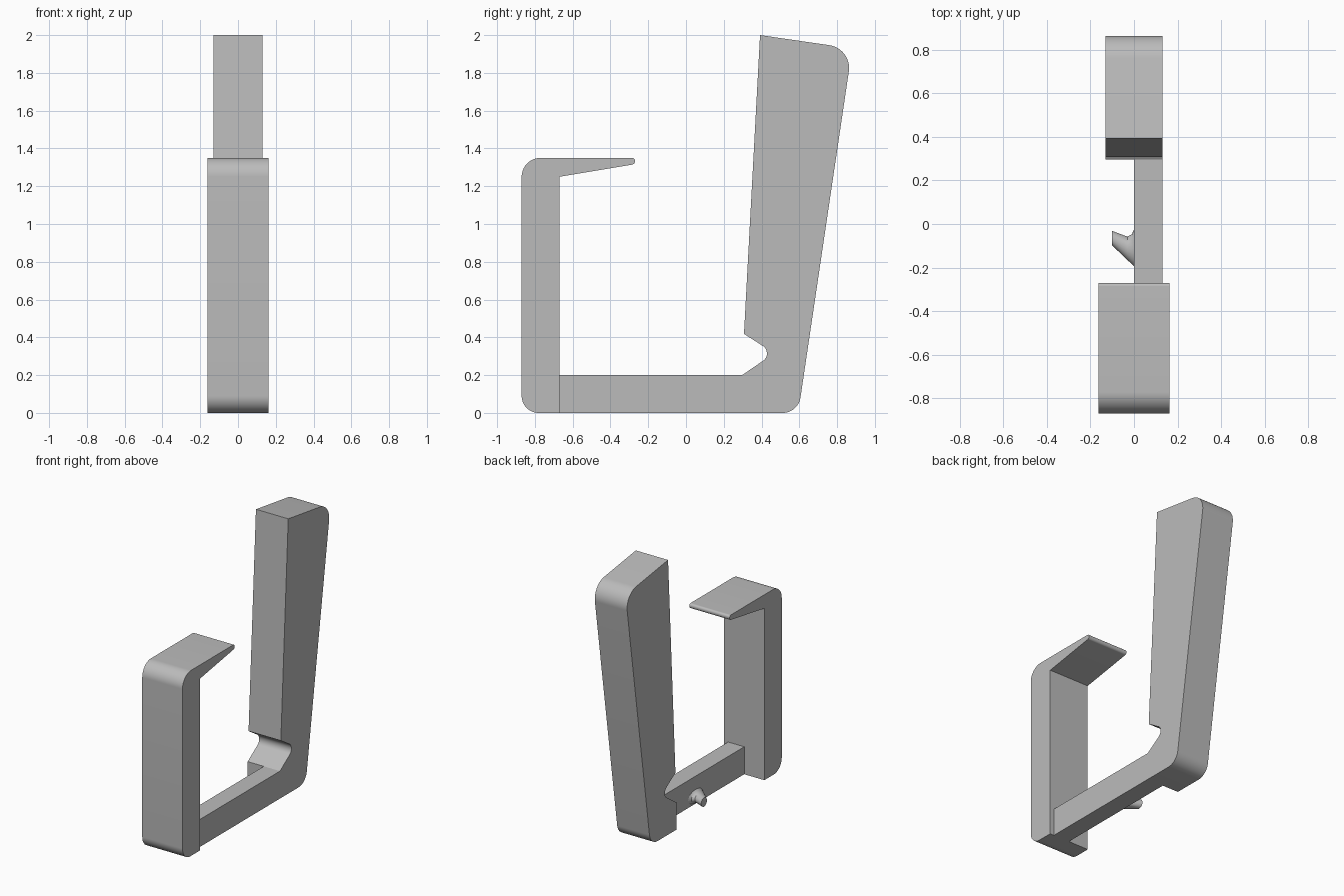
import bpy, bmesh, math
from mathutils import Vector

cube = bpy.data.objects.get("Cube")
if cube:
    bpy.data.objects.remove(cube, do_unlink=True)

grey = bpy.data.materials.new("plain grey")
grey.use_nodes = True
grey.diffuse_color = (0.5, 0.5, 0.5, 1)
grey.node_tree.nodes["Principled BSDF"].inputs["Base Color"].default_value = grey.diffuse_color


def rounded(points, steps=12):
    """Turn (y, z, radius) corners into an outline with true arcs."""
    out = []
    for i, (y, z, r) in enumerate(points):
        p = Vector((y, z))
        if r == 0:
            out.append(p)
            continue
        a = (Vector(points[i - 1][:2]) - p).normalized()
        b = (Vector(points[(i + 1) % len(points)][:2]) - p).normalized()
        half = a.angle(b) / 2
        centre = p + (a + b).normalized() * (r / math.sin(half))
        start = p + a * (r / math.tan(half)) - centre
        end = p + b * (r / math.tan(half)) - centre
        for k in range(steps + 1):
            t = k / steps
            d = (start * (1 - t) + end * t).normalized() * r
            out.append(centre + d)
    return out


def finish(name, bm):
    bmesh.ops.recalc_face_normals(bm, faces=bm.faces)
    mesh = bpy.data.meshes.new(name)
    bm.to_mesh(mesh)
    bm.free()
    mesh.materials.append(grey)
    ob = bpy.data.objects.new(name, mesh)
    bpy.context.collection.objects.link(ob)
    bpy.ops.object.select_all(action='DESELECT')
    ob.select_set(True)
    bpy.context.view_layer.objects.active = ob
    bpy.ops.object.shade_smooth_by_angle(angle=math.radians(30))
    return ob


def extrude_profile(name, points, x0, x1):
    bm = bmesh.new()
    face = bm.faces.new([bm.verts.new((x0, p.x, p.y)) for p in rounded(points)])
    res = bmesh.ops.extrude_face_region(bm, geom=[face])
    verts = [v for v in res["geom"] if isinstance(v, bmesh.types.BMVert)]
    bmesh.ops.translate(bm, verts=verts, vec=(x1 - x0, 0, 0))
    return finish(name, bm)


# Front bracket with tapered hook on top
extrude_profile("front_bracket", [
    (-0.67, 0, 0), (-0.67, 1.25, 0), (-0.27, 1.317, 0.018),
    (-0.27, 1.35, 0.016), (-0.87, 1.35, 0.1), (-0.87, 0, 0.09)], -0.162, 0.162)

# Leaning rear arm with a rounded notch near its foot
arm_top = [(0.307, 0.418, 0), (0.392, 2.0, 0), (0.88, 1.929, 0.122), (0.594, 0, 0.095)]
notch = (0.467, 0.316, 0.047)
extrude_profile("rear_arm", arm_top + [(0.297, 0, 0), (0.297, 0.2, 0), notch], -0.13, 0.13)

# Narrow bar joining both parts on one side
extrude_profile("base_bar", [
    (-0.67, 0, 0), (0.297, 0, 0), (0.297, 0.2, 0), (-0.67, 0.2, 0)], 0, 0.13)

# Flared peg on the inner side of the bar: x, centre y, half width, half height
bm = bmesh.new()
rings = []
for x, y, ry, rz in [(0.0, -0.11, 0.085, 0.048), (-0.01, -0.115, 0.068, 0.042),
                     (-0.03, -0.112, 0.054, 0.036), (-0.1, -0.065, 0.033, 0.033)]:
    rings.append([bm.verts.new((x, y + ry * math.cos(a), 0.055 + rz * math.sin(a)))
                  for a in (math.tau * k / 24 for k in range(24))])
for lower, upper in zip(rings, rings[1:]):
    for k in range(24):
        n = (k + 1) % 24
        bm.faces.new((lower[k], lower[n], upper[n], upper[k]))
bm.faces.new(rings[-1])
bm.faces.new(rings[0])
finish("side_peg", bm)
